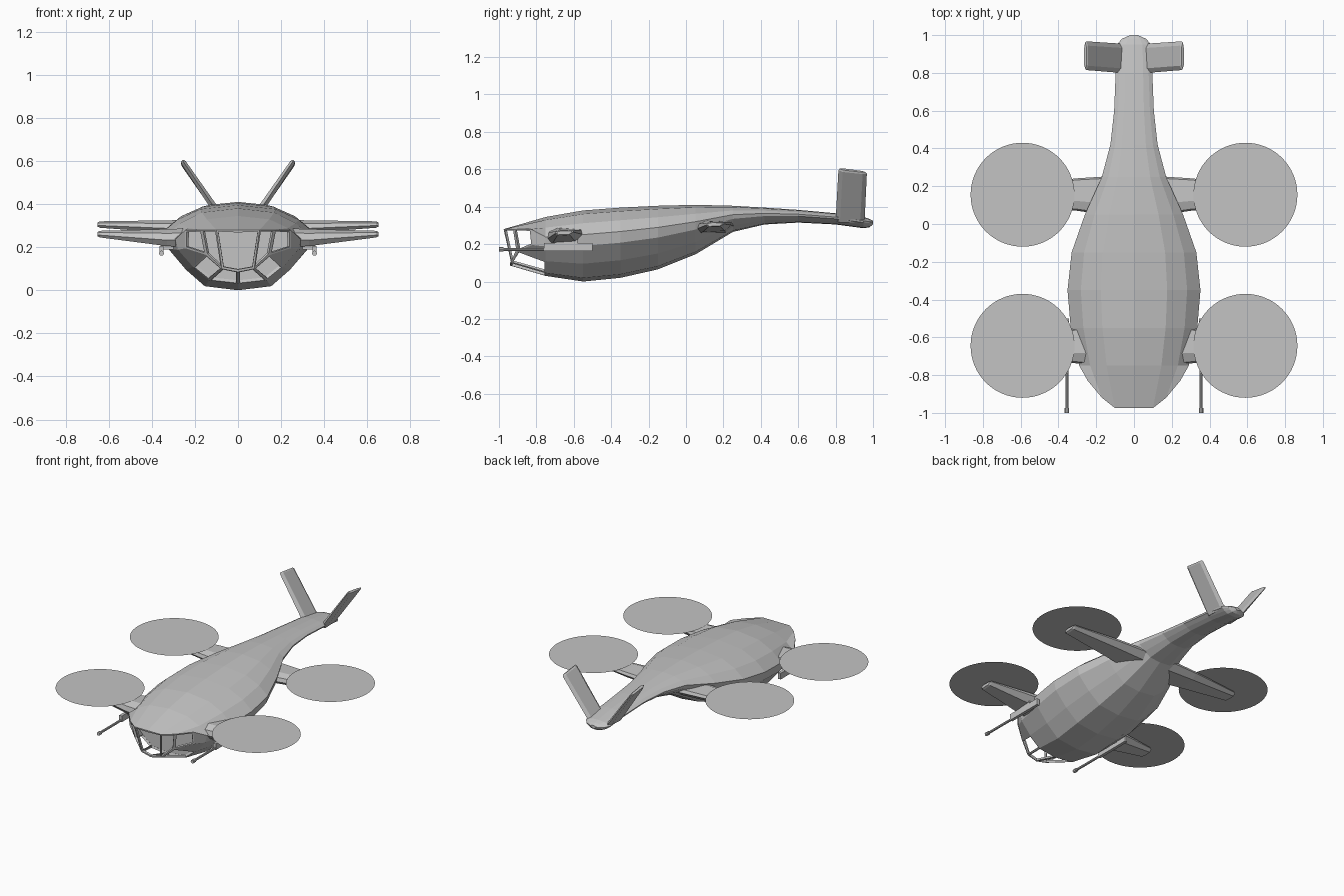
import bpy, bmesh, math
from mathutils import Vector

if "Cube" in bpy.data.objects:
    bpy.data.objects.remove(bpy.data.objects["Cube"])

grey = bpy.data.materials.new("plain grey")
grey.diffuse_color = (0.55, 0.55, 0.55, 1)
grey.use_nodes = True
grey.node_tree.nodes["Principled BSDF"].inputs["Base Color"].default_value = grey.diffuse_color


def finish(bm, name, mirror=False, solid=0):
    bmesh.ops.recalc_face_normals(bm, faces=bm.faces)
    me = bpy.data.meshes.new(name)
    bm.to_mesh(me)
    bm.free()
    me.materials.append(grey)
    ob = bpy.data.objects.new(name, me)
    bpy.context.collection.objects.link(ob)
    if solid:
        m = ob.modifiers.new("thickness", 'SOLIDIFY')
        m.thickness, m.offset = solid, -1
    if mirror:
        ob.modifiers.new("mirror", 'MIRROR')
    return ob


def loft(name, rings, mirror=False):
    bm = bmesh.new()
    vs = [[bm.verts.new(p) for p in r] for r in rings]
    n = len(rings[0])
    for a, b in zip(vs, vs[1:]):
        for i in range(n):
            j = (i + 1) % n
            bm.faces.new((a[i], a[j], b[j], b[i]))
    bm.faces.new(vs[0])
    bm.faces.new(vs[-1])
    return finish(bm, name, mirror)


# Fuselage: half cross-section (width fraction, height fraction) bottom to top
HALF = [(0, 0), (.46, .05), (.72, .25), (.96, .5), (1, .66), (.8, .82), (.5, .95), (0, 1)]
SECT = [(-.75, .29, .03, .345), (-.55, .335, 0, .38), (-.35, .352, .02, .395),
        (-.15, .33, .065, .405), (.05, .26, .145, .41), (.25, .17, .265, .405),
        (.42, .125, .305, .395), (.6, .105, .315, .383), (.8, .097, .305, .365),
        (.95, .09, .285, .345), (.98, .065, .29, .335), (1, .02, .305, .325)]


def half_ring(y, w, zb, zt):
    return [(w * u, y, zb + (zt - zb) * v) for u, v in HALF]


def ring(*s):
    h = half_ring(*s)
    return h + [(-x, y, z) for x, y, z in h[-2:0:-1]]


loft("fuselage", [ring(*s) for s in SECT])

# Cockpit: open window frames, roof and cheek panels
P = {str(i): p for i, p in enumerate(half_ring(*SECT[0]))}
P.update(M=(0, -.975, .28), A=(.1, -.975, .28), D=(.17, -.92, .28), E=(.245, -.83, .28),
         C=(0, -.94, .085), B=(.075, -.935, .1), F=(.15, -.9, .165), G=(.245, -.82, .195))
bm = bmesh.new()
cache = {}


def vert(k, s):
    x, y, z = P[k]
    key = (k, s if x else 0)
    if key not in cache:
        cache[key] = bm.verts.new((x * s, y, z))
    return cache[key]


windows = [bm.faces.new([vert('M', 1), vert('A', 1), vert('B', 1), vert('C', 1),
                         vert('B', -1), vert('A', -1)])]
for s in (1, -1):
    for f in ("MA67", "AD56", "DE45", "E43G", "FG32"):
        bm.faces.new([vert(k, s) for k in f])
    for f in ("ADFB", "DEGF", "BF21", "CB10"):
        windows.append(bm.faces.new([vert(k, s) for k in f]))
bmesh.ops.recalc_face_normals(bm, faces=bm.faces)
bmesh.ops.inset_individual(bm, faces=windows, thickness=.012)
bmesh.ops.delete(bm, geom=windows, context='FACES')
finish(bm, "cockpit_frame", solid=.014)

# Rotor arms: tapered flat-sided wings
FOIL = [(0, .35), (.12, 0), (.8, .1), (1, .6), (.95, .9), (.3, 1), (.05, .75)]


def foil(x, y0, y1, z0, z1):
    return [(x, y0 + (y1 - y0) * u, z0 + (z1 - z0) * v) for u, v in FOIL]


loft("front_arm", [foil(.2, -.75, -.54, .2, .288), foil(.33, -.735, -.555, .205, .284),
                   foil(.64, -.7, -.6, .245, .276), foil(.652, -.69, -.61, .25, .271)], True)
loft("rear_arm", [foil(.1, .04, .255, .255, .326), foil(.3, .07, .242, .265, .325),
                  foil(.64, .105, .205, .29, .32), foil(.652, .115, .195, .295, .315)], True)

# Rotor discs, thin as paper
for name, y, z in (("front_rotor", -.645, .288), ("rear_rotor", .155, .33)):
    bm = bmesh.new()
    bmesh.ops.create_circle(bm, cap_ends=True, segments=64, radius=.275)
    bmesh.ops.translate(bm, verts=bm.verts, vec=(.59, y, z))
    ob = finish(bm, name, True)
    if ob.data.polygons[0].normal.z < 0:
        ob.data.flip_normals()

# V tail fins
FIN = [(0, 0), (.15, -1), (.85, -.8), (1, 0), (.85, .8), (.15, 1)]
a, b = Vector((.07, 0, .325)), Vector((.258, 0, .603))
d = (b - a).normalized()
side = Vector((d.z, 0, -d.x))
rings = []
for t, y0, y1, th in ((0, .8, .955, .017), (.97, .815, .967, .012), (1, .822, .96, .008)):
    c = a.lerp(b, t)
    rings.append([c + side * th * v + Vector((0, y0 + (y1 - y0) * u, -.018 * u * t))
                  for u, v in FIN])
loft("tail_fin", rings, True)


# Guns: receiver, barrel, muzzle and mount
def box(name, x0, x1, y0, y1, z0, z1):
    loft(name, [[(x0, y, z0), (x1, y, z0), (x1, y, z1), (x0, y, z1)] for y in (y0, y1)], True)


def tube(name, r, y0, y1, z):
    loft(name, [[(.355 + r * math.cos(i * math.pi / 4), y, z + r * math.sin(i * math.pi / 4))
                 for i in range(8)] for y in (y0, y1)], True)


box("gun_body", .345, .365, -.76, -.5, .163, .205)
box("gun_mount", .3, .36, -.7, -.58, .19, .225)
tube("gun_barrel", .008, -.99, -.75, .172)
tube("gun_muzzle", .012, -1, -.975, .172)
